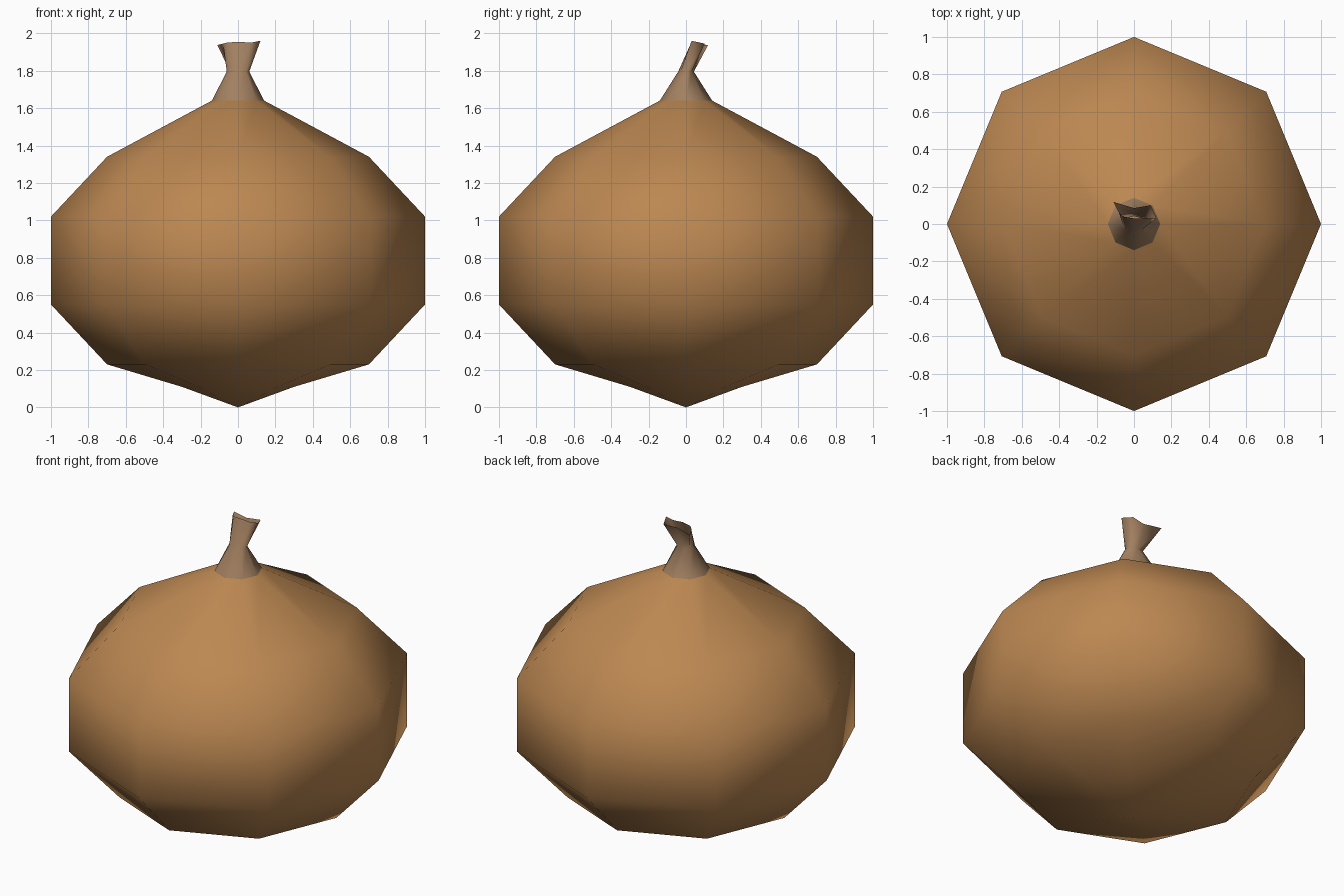
import bpy, bmesh, math

if "Cube" in bpy.data.objects:
    bpy.data.objects.remove(bpy.data.objects["Cube"])


def material(name, color):
    m = bpy.data.materials.new(name)
    m.diffuse_color = (*color, 1)
    m.use_nodes = True
    m.node_tree.nodes["Principled BSDF"].inputs["Base Color"].default_value = m.diffuse_color
    return m


def circle(rx, z, ry=None, cy=0.0):
    """Eight-sided ring with corners on the axes."""
    ry = rx if ry is None else ry
    return [(rx * math.cos(i * math.pi / 4),
             cy + ry * math.sin(i * math.pi / 4), z) for i in range(8)]


def loft(name, rings, mat, tip=None):
    """Skin a stack of rings, optionally closing the bottom to a point."""
    bm = bmesh.new()
    loops = [[bm.verts.new(p) for p in ring] for ring in rings]
    for a, b in zip(loops, loops[1:]):
        for i in range(8):
            j = (i + 1) % 8
            bm.faces.new((a[i], a[j], b[j], b[i]))
    if tip:
        t = bm.verts.new(tip)
        for i in range(8):
            bm.faces.new((t, loops[0][(i + 1) % 8], loops[0][i]))
    for f in bm.faces:
        f.smooth = True
    mesh = bpy.data.meshes.new(name)
    bm.to_mesh(mesh)
    bm.free()
    mesh.materials.append(mat)
    ob = bpy.data.objects.new(name, mesh)
    bpy.context.collection.objects.link(ob)
    return ob


skin = material("golden brown skin", (0.50, 0.243, 0.083))
dry = material("dry grey brown", (0.36, 0.214, 0.117))

# Round faceted bulb, pointed at the bottom
profile = [(0.30, 0.11), (0.70, 0.23), (1.0, 0.55),
           (1.0, 1.02), (0.70, 1.34), (0.14, 1.64)]
loft("bulb", [circle(r, z) for r, z in profile], skin, tip=(0, 0, 0))

# Pinched stem with a ragged, open, backward-leaning end
ragged_end = [(0.12, 0.03, 1.96), (0.09, 0.10, 1.945), (0.0, 0.085, 1.94),
              (-0.11, 0.118, 1.937), (-0.08, 0.06, 1.945), (-0.06, 0.04, 1.95),
              (0.0, 0.03, 1.955), (0.07, 0.03, 1.95)]
loft("stem", [circle(0.14, 1.64), circle(0.06, 1.795, 0.042, 0.0), ragged_end], dry)
